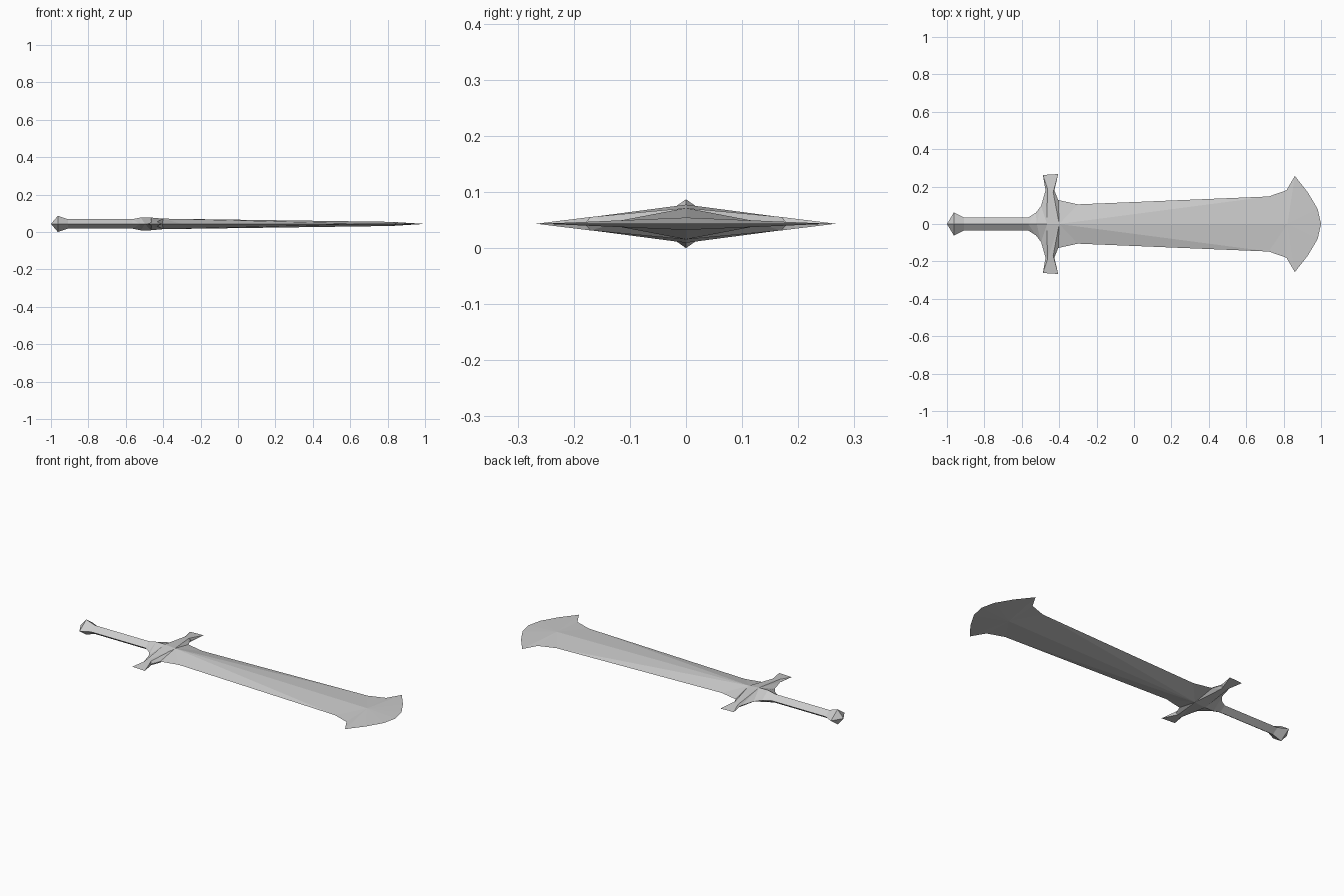
import bpy
import bmesh

cube = bpy.data.objects.get("Cube")
if cube:
    bpy.data.objects.remove(cube, do_unlink=True)

MID = 0.0435  # height of the sword's middle plane

steel = bpy.data.materials.new("pale_grey_steel")
steel.use_nodes = True
steel.diffuse_color = (0.6, 0.6, 0.6, 1)
bsdf = next(n for n in steel.node_tree.nodes if n.type == "BSDF_PRINCIPLED")
bsdf.inputs["Base Color"].default_value = (0.6, 0.6, 0.6, 1)


def build_part(name, strips):
    """Span pairs of lines with triangles, then mirror the quarter in y and z."""
    bm = bmesh.new()
    for line_a, line_b in strips:
        for i in range(len(line_a) - 1):
            a0, a1, b0, b1 = line_a[i], line_a[i + 1], line_b[i], line_b[i + 1]
            for tri in ((a0, a1, b0), (a1, b1, b0)):
                if len(set(tri)) == 3:
                    face = bm.faces.new([bm.verts.new(p) for p in tri])
                    face.normal_update()
                    if face.normal.z < 0:
                        face.normal_flip()
    bmesh.ops.remove_doubles(bm, verts=bm.verts, dist=0.0005)
    mesh = bpy.data.meshes.new(name)
    bm.to_mesh(mesh)
    bm.free()
    mesh.materials.append(steel)
    obj = bpy.data.objects.new(name, mesh)
    obj.location.z = MID
    bpy.context.collection.objects.link(obj)
    mirror = obj.modifiers.new("mirror", "MIRROR")
    mirror.use_axis = (False, True, True)
    mirror.merge_threshold = 0.0005
    return obj


def edge(points):
    """Outline points lying on the middle plane."""
    return [(x, y, 0.0) for x, y in points]


def ridge(points):
    """Crest points lying on the centre line."""
    return [(x, 0.0, z) for x, z in points]


# Grip with faceted pommel
build_part("grip_and_pommel", [(
    edge([(-1, 0), (-0.963, 0.062), (-0.91, 0.035), (-0.565, 0.035)]),
    ridge([(-1, 0), (-0.963, 0.0435), (-0.91, 0.025), (-0.565, 0.025)]),
)])

# Crossguard: sloping rear, raised band, short front flank
rear_edge = edge([(-0.565, 0.035), (-0.525, 0.06), (-0.497, 0.096),
                  (-0.473, 0.18), (-0.487, 0.262)])
band_rear = [(-0.465, 0.0, 0.034), (-0.463, 0.19, 0.009), rear_edge[-1]]
band_front = [(-0.40, 0.0, 0.028), (-0.432, 0.17, 0.012), (-0.405, 0.267, 0.0)]
rear_crest = ridge([(-0.565, 0.025), (-0.52, 0.034)]) + band_rear
front_edge = edge([(-0.405, 0.128), (-0.426, 0.18)]) + [band_front[-1]]
build_part("crossguard", [
    (rear_edge, rear_crest),
    (band_rear, band_front),
    (band_front, front_edge),
])

# Blade: two fans of facets around the centre crest, flaring at the end
base, crest, tip = ridge([(-0.40, 0.028), (0.82, 0.011), (1, 0)])
side = edge([(-0.405, 0.128), (-0.30, 0.105), (0.72, 0.147)])
flare = side[-1:] + edge([(0.815, 0.18), (0.86, 0.257), (0.93, 0.168),
                          (0.982, 0.08)]) + [tip]
build_part("blade", [
    (side + [crest], [base] * 4),
    (flare, [crest] * len(flare)),
])
